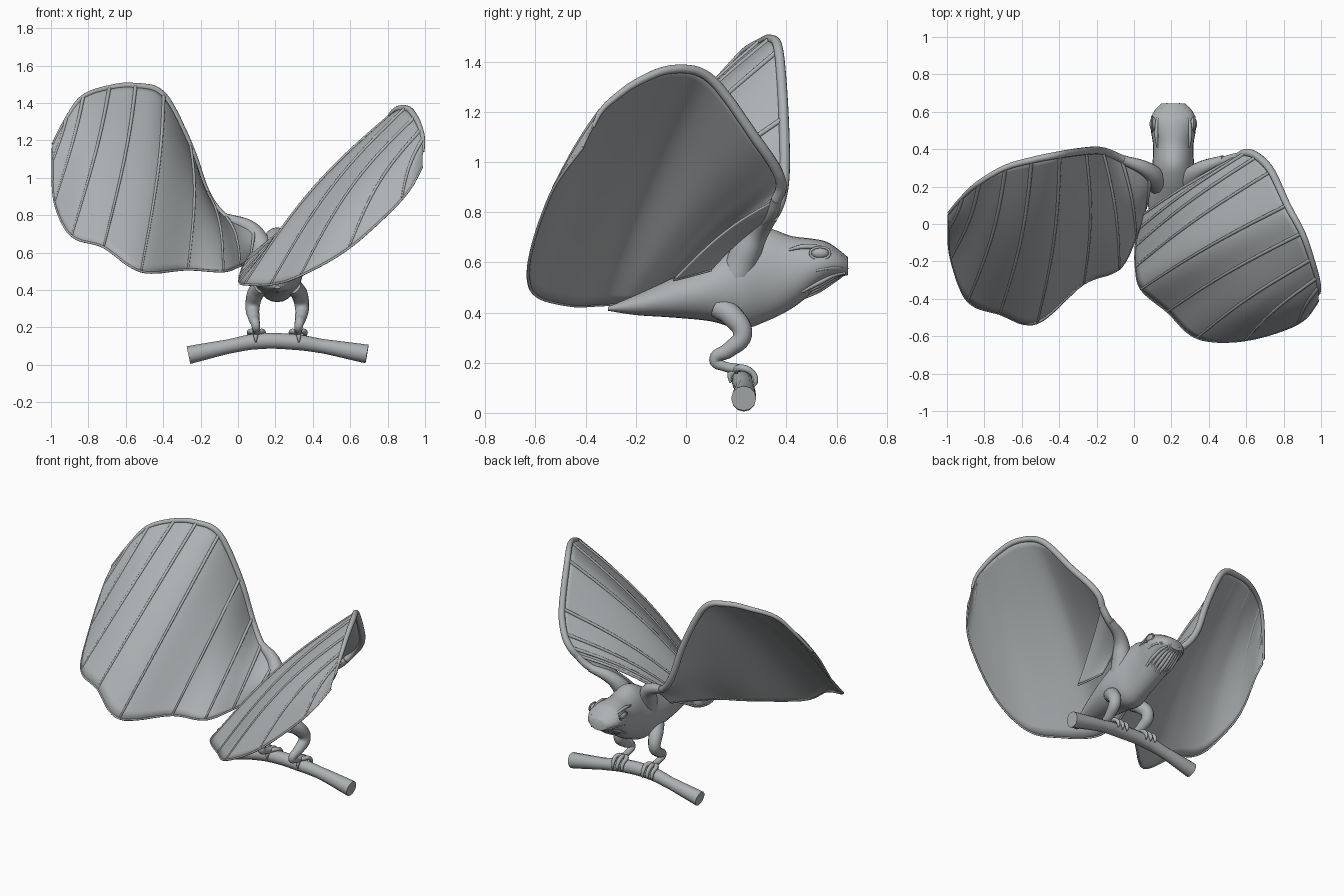
import bpy
import bmesh
import math
from mathutils import Vector

if "Cube" in bpy.data.objects:
    bpy.data.objects.remove(bpy.data.objects["Cube"])

grey = bpy.data.materials.new("clay grey")
grey.use_nodes = True
COLOUR = (0.42, 0.44, 0.45, 1)
grey.diffuse_color = COLOUR
grey.node_tree.nodes["Principled BSDF"].inputs["Base Color"].default_value = COLOUR

MIDDLE = 0.21  # the animal's own centre line


def finish(name, mesh):
    """Link a mesh as a smooth shaded object."""
    obj = bpy.data.objects.new(name, mesh)
    bpy.context.collection.objects.link(obj)
    mesh.materials.clear()
    mesh.materials.append(grey)
    bpy.ops.object.select_all(action="DESELECT")
    obj.select_set(True)
    bpy.context.view_layer.objects.active = obj
    bpy.ops.object.shade_smooth_by_angle(angle=math.radians(50))
    return obj


def tube(name, points, radii, steps=6):
    """Sweep a round section along a smooth path with changing radius."""
    curve = bpy.data.curves.new(name, "CURVE")
    curve.dimensions = "3D"
    curve.bevel_depth = 1
    curve.bevel_resolution = 4
    curve.resolution_u = steps
    curve.use_fill_caps = True
    spline = curve.splines.new("BEZIER")
    spline.bezier_points.add(len(points) - 1)
    for i, (knot, place) in enumerate(zip(spline.bezier_points, points)):
        knot.co = place
        knot.handle_left_type = knot.handle_right_type = "AUTO"
        knot.radius = radii[i] if isinstance(radii, (list, tuple)) else radii
    helper = bpy.data.objects.new(name + " path", curve)
    bpy.context.collection.objects.link(helper)
    graph = bpy.context.evaluated_depsgraph_get()
    mesh = bpy.data.meshes.new_from_object(helper.evaluated_get(graph))
    bpy.data.objects.remove(helper)
    return finish(name, mesh)


def along(points, t):
    """Smooth interpolation through points, t counted in points."""
    last = len(points) - 1
    i = min(int(t), last - 1)
    f = t - i
    a, b, c, d = (Vector(points[max(0, min(last, i + k))]) for k in (-1, 0, 1, 2))
    return b + 0.5 * f * (c - a + f * (2 * a - 5 * b + 4 * c - d + f * (3 * (b - c) + d - a)))


def loft(name, rings, closed=True):
    bm = bmesh.new()
    rows = [[bm.verts.new(p) for p in ring] for ring in rings]
    for r, s in zip(rows, rows[1:]):
        for i in range(len(r) if closed else len(r) - 1):
            j = (i + 1) % len(r)
            bm.faces.new((r[i], r[j], s[j], s[i]))
    if closed:
        bm.faces.new(rows[0])
        bm.faces.new(rows[-1])
    bmesh.ops.recalc_face_normals(bm, faces=bm.faces)
    mesh = bpy.data.meshes.new(name)
    bm.to_mesh(mesh)
    bm.free()
    return finish(name, mesh)


def wing(name, front, rear, bow, bone):
    """Membrane between two edges, with a bone edge and ribs on top."""
    last = len(front) - 1
    bow = Vector(bow)

    def surface(u, v):
        a, b = along(front, u), along(rear, u)
        size = min(1, (b - a).length)
        return a.lerp(b, v) + bow * size * math.sin(math.pi * v)

    fine, chord = 8, 24
    rings = [[surface(u / fine, v / chord) for v in range(chord + 1)]
             for u in range(last * fine + 1)]
    skin = loft(name + "_membrane", rings, closed=False)
    solid = skin.modifiers.new("thickness", "SOLIDIFY")
    solid.thickness = 0.008
    solid.offset = 0
    # bone along the leading edge, thin hem along the trailing edge
    count = last * 3
    thick, thin = bone
    tube(name + "_bone", [surface(i / 3, 0) for i in range(count + 1)],
         [thick + (thin - thick) * (i / count) ** 2 for i in range(count + 1)])
    tube(name + "_hem", [surface(i / 3, 1) for i in range(count + 1)], 0.006, 3)
    # ribs
    lift = bow.normalized() * 0.006
    for i in range(last):
        path = [surface(i, k / 8) + lift for k in range(9)]
        tube(f"{name}_rib_{i + 1}", path, [0.010 - 0.0006 * k for k in range(9)], 3)


wing("right_wing",
     [(0.08, 0.28, 0.73), (-0.07, 0.35, 0.79), (-0.17, 0.39, 0.92), (-0.26, 0.39, 1.17),
      (-0.4, 0.37, 1.44), (-0.55, 0.34, 1.49), (-0.69, 0.3, 1.48), (-0.83, 0.22, 1.43),
      (-0.92, 0.14, 1.31), (-0.99, 0.06, 1.18)],
     [(0.06, 0.08, 0.56), (0.01, -0.07, 0.53), (-0.08, -0.24, 0.5), (-0.27, -0.32, 0.51),
      (-0.52, -0.53, 0.5), (-0.72, -0.48, 0.63), (-0.89, -0.41, 0.69), (-0.98, -0.18, 0.87),
      (-0.99, -0.02, 1.09), (-0.99, 0.05, 1.16)],
     (0.03, 0, 0.06), (0.022, 0.007))
wing("left_wing",
     [(0.56, 0.36, 0.85), (0.6, 0.38, 0.9), (0.66, 0.36, 0.97), (0.735, 0.28, 1.09),
      (0.82, 0.1, 1.33), (0.9, -0.05, 1.37), (0.95, -0.19, 1.32), (0.98, -0.29, 1.25),
      (0.99, -0.34, 1.2), (0.99, -0.37, 1.14)],
     [(0.05, 0.05, 0.56), (0.025, -0.03, 0.52), (0.01, -0.12, 0.47), (0.01, -0.23, 0.44),
      (0.04, -0.35, 0.43), (0.18, -0.47, 0.43), (0.34, -0.61, 0.48), (0.6, -0.62, 0.63),
      (0.88, -0.53, 0.89), (0.985, -0.41, 1.06)],
     (-0.035, 0, 0.045), (0.022, 0.007))
# short panel hanging below the arm
wing("left_inner_panel",
     [(0.34, 0.28, 0.73), (0.49, 0.34, 0.79), (0.56, 0.36, 0.85)],
     [(0.34, 0.1, 0.57), (0.38, 0.01, 0.545), (0.41, -0.05, 0.53)],
     (-0.03, 0, 0.06), (0.024, 0.022))

# body and head in one run: y, centre height, half width, half height
stations = [(-0.31, 0.415, 0.015, 0.008), (-0.2, 0.43, 0.06, 0.04), (-0.05, 0.46, 0.105, 0.08),
            (0.1, 0.49, 0.135, 0.125), (0.22, 0.515, 0.13, 0.18), (0.32, 0.55, 0.112, 0.185),
            (0.42, 0.56, 0.108, 0.145), (0.5, 0.585, 0.12, 0.11), (0.56, 0.6, 0.12, 0.082),
            (0.61, 0.595, 0.098, 0.055), (0.645, 0.585, 0.062, 0.036)]
rings = []
SIDES = 28
for step in range((len(stations) - 1) * 4 + 1):
    i, f = divmod(step, 4)
    pose = [along([(s[k], 0, 0) for s in stations], i + f / 4).x for k in range(4)]
    rings.append([(MIDDLE + pose[2] * math.cos(a), pose[0], pose[1] + pose[3] * math.sin(a))
                  for a in (math.tau * n / SIDES for n in range(SIDES))])
loft("body_and_head", rings)


def ball(name, centre, size):
    bm = bmesh.new()
    bmesh.ops.create_uvsphere(bm, u_segments=20, v_segments=12, radius=1)
    for v in bm.verts:
        v.co = Vector([c + s * p for c, s, p in zip(centre, size, v.co)])
    mesh = bpy.data.meshes.new(name)
    bm.to_mesh(mesh)
    bm.free()
    finish(name, mesh)


def mirrored(sign, points):
    return [(MIDDLE + sign * x, y, z) for x, y, z in points]


for side, sign in (("left", 1), ("right", -1)):
    # shoulder blending into the wing bone
    tube(side + "_shoulder", mirrored(sign, [(0.06, 0.2, 0.54), (0.09, 0.24, 0.64),
                                             (0.14, 0.29, 0.725), (0.27, 0.345, 0.785)]),
         [0.07, 0.06, 0.042, 0.024])
    # eye with lid ring and brow
    ball(side + "_eye", (MIDDLE + sign * 0.107, 0.535, 0.637), (0.02, 0.035, 0.022))
    lid = [(0.114, 0.535 + 0.04 * math.cos(a), 0.637 + 0.024 * math.sin(a))
           for a in (math.tau * k / 10 for k in range(11))]
    tube(side + "_eyelid", mirrored(sign, lid), 0.005, 3)
    tube(side + "_brow", mirrored(sign, [(0.085, 0.41, 0.65), (0.09, 0.47, 0.663),
                                         (0.085, 0.55, 0.655), (0.06, 0.62, 0.625)]),
         [0.005, 0.01, 0.009, 0.004])
    # lip line and throat folds
    tube(side + "_lip", mirrored(sign, [(0.115, 0.52, 0.568), (0.108, 0.57, 0.577),
                                        (0.085, 0.615, 0.577), (0.03, 0.642, 0.575)]), 0.006)
    for n in range(4):
        x = 0.012 + 0.022 * n
        tube(f"{side}_throat_fold_{n + 1}",
             mirrored(sign, [(x, 0.46, 0.455 + n * 0.009), (x, 0.53, 0.49 + n * 0.01),
                             (x * 0.85, 0.6, 0.535 + n * 0.006),
                             (x * 0.7, 0.635, 0.557)]), [0.006, 0.011, 0.009, 0.005])
    # bent leg
    tube(side + "_leg", mirrored(sign, [(0.085, 0.13, 0.42), (0.115, 0.185, 0.385),
                                        (0.132, 0.225, 0.31), (0.125, 0.17, 0.25),
                                        (0.115, 0.115, 0.21), (0.113, 0.155, 0.185),
                                        (0.112, 0.21, 0.175)]),
         [0.045, 0.045, 0.038, 0.031, 0.023, 0.02, 0.02])
    # toes gripping the branch, three forward and one back
    for n, spread in enumerate((-0.035, 0, 0.035)):
        x = 0.112 + spread
        tube(f"{side}_toe_{n + 1}",
             mirrored(sign, [(0.112, 0.19, 0.172), (x, 0.23, 0.178), (x, 0.268, 0.155),
                             (x, 0.278, 0.125), (x, 0.272, 0.105)]),
             [0.014, 0.014, 0.012, 0.01, 0.002])
    tube(side + "_hind_toe", mirrored(sign, [(0.112, 0.2, 0.175), (0.115, 0.178, 0.155),
                                             (0.115, 0.176, 0.12)]), [0.014, 0.013, 0.004])

# branch
tube("branch", [(-0.265, 0.23, 0.052), (-0.05, 0.23, 0.098), (0.1, 0.225, 0.125),
                (0.3, 0.225, 0.122), (0.45, 0.235, 0.1), (0.69, 0.23, 0.058)],
     [0.048, 0.038, 0.042, 0.042, 0.038, 0.05], 10)
